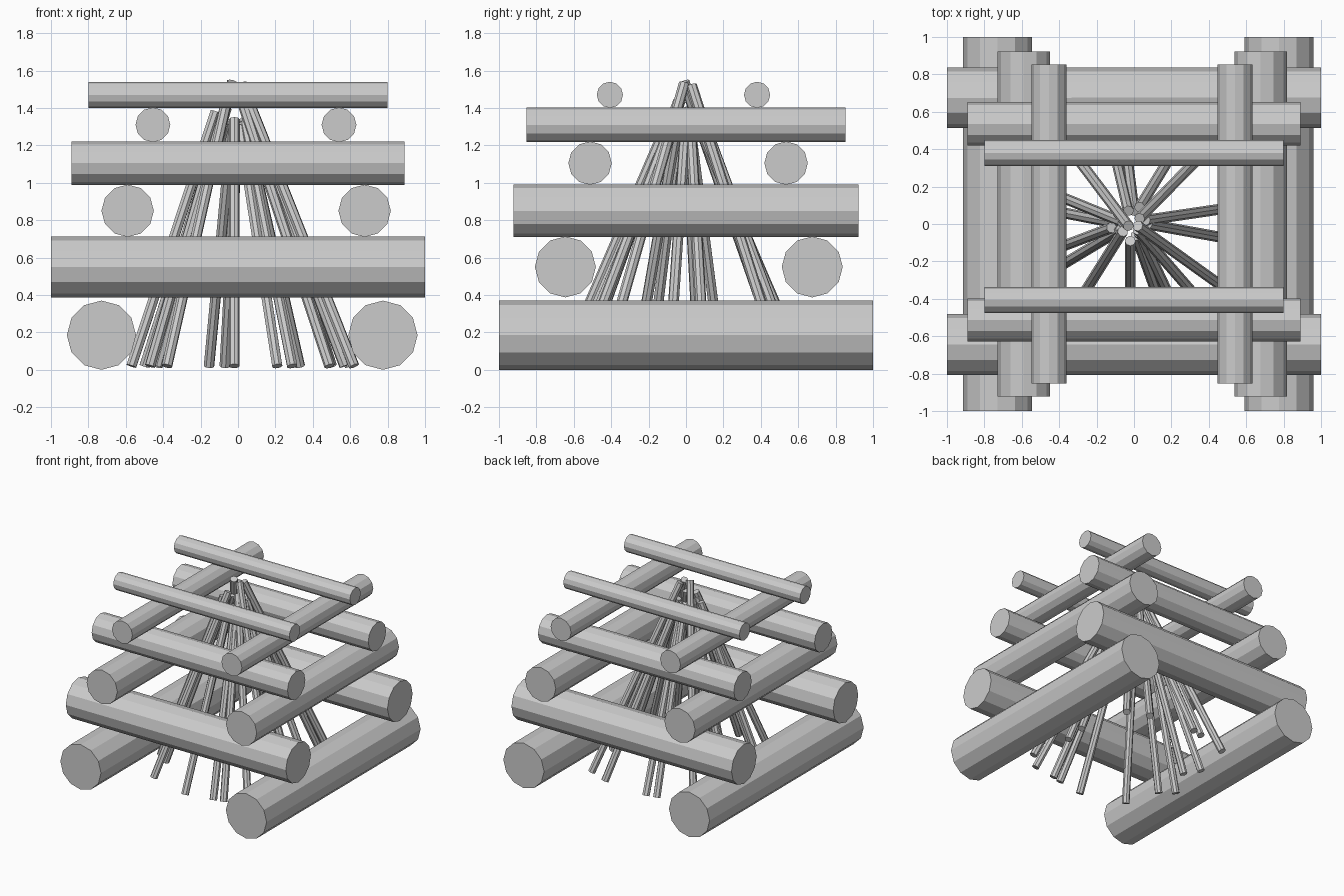
import bpy
from mathutils import Vector


def rod(name, a, b, r, sides):
    """Flat-shaded cylinder between two points."""
    a, b = Vector(a), Vector(b)
    bpy.ops.mesh.primitive_cylinder_add(vertices=sides, radius=r, depth=(b - a).length,
                                        location=(a + b) / 2)
    o = bpy.context.object
    o.name = name
    o.rotation_euler = (b - a).to_track_quat('Z', 'Y').to_euler()
    return o


# Stacked log pairs: axis, two side offsets, height, radius, half length
layers = [
    ('y', -0.73, 0.775, 0.185, 0.185, 1.0),
    ('x', -0.645, 0.675, 0.55, 0.163, 1.0),
    ('y', -0.59, 0.677, 0.85, 0.14, 0.923),
    ('x', -0.513, 0.535, 1.105, 0.116, 0.89),
    ('y', -0.455, 0.54, 1.31, 0.093, 0.853),
    ('x', -0.407, 0.38, 1.47, 0.07, 0.80),
]
for n, (axis, lo, hi, z, r, h) in enumerate(layers, 1):
    for side, c in (("a", lo), ("b", hi)):
        if axis == 'x':
            ends = (-h, c, z), (h, c, z)
        else:
            ends = (c, -h, z), (c, h, z)
        rod(f"log_layer_{n}_{side}", *ends, r, 12)

# Leaning kindling: foot x, foot y, tip x, tip y, tip height
sticks = [
    (-0.43, 0.52, -0.03, -0.01, 1.54),
    (-0.155, 0.60, -0.03, 0.07, 1.33),
    (-0.07, 0.62, 0.00, 0.07, 1.30),
    (0.33, 0.58, 0.03, 0.09, 1.34),
    (0.50, 0.51, 0.03, 0.03, 1.52),
    (0.60, 0.10, 0.06, 0.02, 1.38),
    (0.57, -0.09, 0.07, 0.00, 1.34),
    (0.62, -0.44, 0.02, -0.01, 1.53),
    (0.49, -0.57, 0.02, -0.03, 1.44),
    (0.29, -0.60, 0.03, -0.05, 1.32),
    (0.21, -0.62, 0.01, -0.06, 1.30),
    (-0.02, -0.66, -0.02, -0.09, 1.34),
    (-0.38, -0.55, -0.06, -0.04, 1.44),
    (-0.47, -0.27, -0.07, -0.03, 1.40),
    (-0.57, -0.19, -0.12, -0.02, 1.38),
    (-0.43, 0.07, -0.07, 0.00, 1.32),
    (-0.50, 0.19, -0.06, 0.01, 1.40),
]
for n, (x, y, tx, ty, tz) in enumerate(sticks, 1):
    rod(f"kindling_stick_{n}", (x, y, 0.02), (tx, ty, tz), 0.029, 8)
